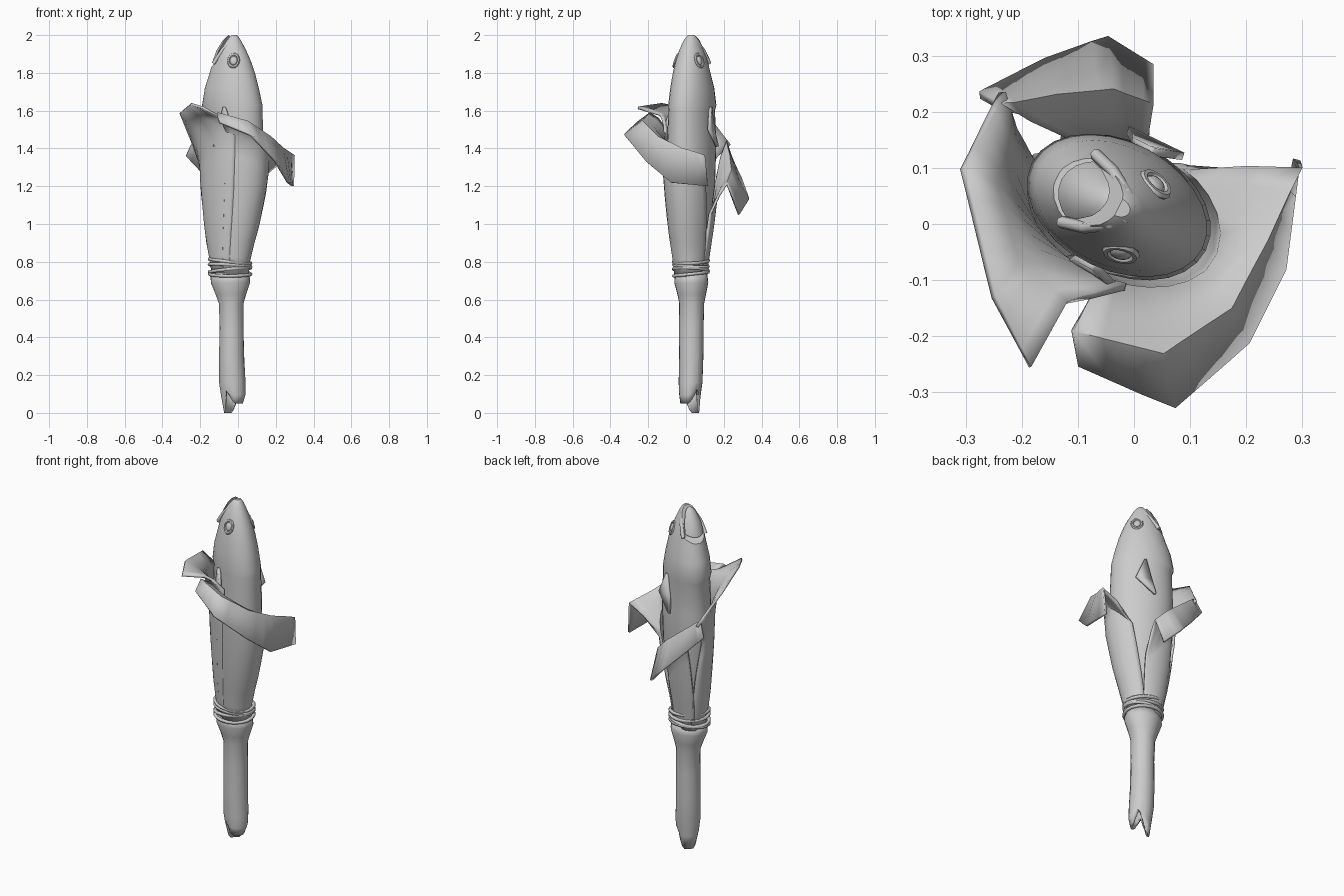
import bpy, bmesh, math
from mathutils import Vector

if "Cube" in bpy.data.objects:
    bpy.data.objects.remove(bpy.data.objects["Cube"])

# Fish frame: D points to the back of the fish, T to its flat side
D = Vector((0.89, -0.45, 0))
T = Vector((0.45, 0.89, 0))


def lerp_rows(rows, z):
    """Linear lookup in rows of (z, ...)."""
    z = max(rows[0][0], min(rows[-1][0], z))
    for a, b in zip(rows, rows[1:]):
        if z <= b[0]:
            k = (z - a[0]) / (b[0] - a[0])
            return [p + (q - p) * k for p, q in zip(a, b)]


def sample(values, u):
    """Linear sample of a list of tuples at u in 0..1."""
    f = u * (len(values) - 1)
    i = min(int(f), len(values) - 2)
    return [p + (q - p) * (f - i) for p, q in zip(values[i], values[i + 1])]


def grid(name, rows, closed=False, caps=False, thick=0.0, angle=40):
    """Mesh from rows of points."""
    bm = bmesh.new()
    vs = [[bm.verts.new(p) for p in r] for r in rows]
    n = len(rows[0])
    for a, b in zip(vs, vs[1:]):
        for i in range(n if closed else n - 1):
            j = (i + 1) % n
            bm.faces.new((a[i], a[j], b[j], b[i]))
    if caps:
        bm.faces.new(vs[0][::-1])
        bm.faces.new(vs[-1])
    me = bpy.data.meshes.new(name)
    bm.to_mesh(me)
    bm.free()
    ob = bpy.data.objects.new(name, me)
    bpy.context.collection.objects.link(ob)
    if thick:
        m = ob.modifiers.new("thickness", 'SOLIDIFY')
        m.thickness, m.offset = thick, 0
    smooth(ob, angle)
    return ob


def smooth(ob, angle=40):
    bpy.ops.object.select_all(action='DESELECT')
    ob.select_set(True)
    bpy.context.view_layer.objects.active = ob
    bpy.ops.object.shade_smooth_by_angle(angle=math.radians(angle))


def tube(name, pts, r, cyclic=False):
    cu = bpy.data.curves.new(name, 'CURVE')
    cu.dimensions, cu.bevel_depth, cu.bevel_resolution = '3D', r, 1
    cu.use_fill_caps = True
    sp = cu.splines.new('POLY')
    sp.points.add(len(pts) - 1)
    for p, q in zip(sp.points, pts):
        p.co = (*q, 1)
    sp.use_cyclic_u = cyclic
    ob = bpy.data.objects.new(name, cu)
    bpy.context.collection.objects.link(ob)


# Fish body sections: z, centre x, centre y, half depth, half thickness
FISH = [(0.74, -.045, .025, .07, .05), (0.95, -.035, .025, .12, .085),
        (1.2, -.025, .03, .162, .112), (1.42, -.025, .03, .172, .118),
        (1.60, -.025, .03, .165, .111), (1.63, -.025, .03, .165, .112),
        (1.72, -.028, .03, .147, .104), (1.80, -.03, .03, .127, .092),
        (1.87, -.033, .03, .104, .077), (1.92, -.035, .03, .082, .062),
        (1.97, -.033, .03, .052, .041), (1.99, -.03, .03, .035, .028),
        (2.0, -.028, .03, .022, .016)]


def at(d, t, z):
    _, cx, cy, _, _ = lerp_rows(FISH, z)
    return Vector((cx, cy, z)) + D * d + T * t


rows = []
for z, cx, cy, A, B in FISH:
    row = []
    for i in range(28):
        a = math.tau * i / 28
        # gill cover stands out on the belly half
        s = 1 + 0.07 * max(0, -math.cos(a) + .5) / 1.5 if z in (1.63, 1.72) else 1
        row.append(at(A * s * math.cos(a), B * s * math.sin(a), z))
    rows.append(row)
fish = grid("fish_body", rows, closed=True, caps=True, angle=35)

# Mouth slit
slit = [(.018, 2.03), (-.075, 1.85), (-.12, 1.82), (-.12, 1.85), (-.075, 1.87), (-.008, 2.03)]
bm = bmesh.new()
ends = [[bm.verts.new(Vector((-.03, .03, z)) + D * d + T * s * .2) for d, z in slit] for s in (-1, 1)]
bm.faces.new(ends[0][::-1])
bm.faces.new(ends[1])
for i in range(6):
    j = (i + 1) % 6
    bm.faces.new((ends[0][i], ends[0][j], ends[1][j], ends[1][i]))
bmesh.ops.recalc_face_normals(bm, faces=bm.faces)
me = bpy.data.meshes.new("mouth_cutter")
bm.to_mesh(me)
cutter = bpy.data.objects.new("mouth_cutter", me)
bpy.context.collection.objects.link(cutter)
cutter.hide_render = True
cutter.hide_set(True)
cut = fish.modifiers.new("mouth", 'BOOLEAN')
cut.object, cut.operation, cut.solver = cutter, 'DIFFERENCE', 'EXACT'

# Upper lip, running over the snout from one mouth corner to the other
lip = [(-.075, .068, 1.85), (-.03, .056, 1.915), (.008, .03, 1.97), (.022, .012, 1.985)]
tube("upper_lip", [at(*p) for p in lip] + [at(d, -t, z) for d, t, z in lip[::-1]], .011)

# Eyes and side fins on both flat sides
for s, side in ((1, "back"), (-1, "front")):
    rot = (T * s * .9 + Vector((0, 0, .33)) + D * .25).to_track_quat('Z', 'Y').to_euler()
    pos = at(.045, .068 * s, 1.865)
    bpy.ops.mesh.primitive_torus_add(major_segments=14, minor_segments=6, major_radius=.03,
                                     minor_radius=.008, location=pos, rotation=rot)
    ob = bpy.context.object
    ob.name = side + "_eye_rim"
    ob.scale = (.9, 1.15, 1)
    smooth(ob)
    bpy.ops.mesh.primitive_uv_sphere_add(segments=12, ring_count=8, radius=.022,
                                         location=pos, rotation=rot)
    ob = bpy.context.object
    ob.name = side + "_eye"
    ob.scale = (.9, 1.1, .5)
    smooth(ob)
    fin = [[at(.0, .115 * s, 1.62), at(.01, .115 * s, 1.62)],
           [at(-.03, .115 * s, 1.5), at(.06, .132 * s, 1.5)],
           [at(-.05, .13 * s, 1.41), at(-.04, .13 * s, 1.41)]]
    grid(side + "_side_fin", fin, thick=.014)

# Leaf wrapper sections around the fish
WRAP = [(0.70, -.04, .025, .09, .075), (0.78, -.042, .026, .098, .08),
        (0.86, -.043, .025, .117, .092), (1.0, -.032, .026, .148, .108),
        (1.2, -.022, .028, .18, .126), (1.4, -.018, .028, .192, .136),
        (1.6, -.022, .03, .182, .13)]


def wrap(deg, z):
    _, cx, cy, A, B = lerp_rows(WRAP, z)
    v = Vector((math.cos(math.radians(deg)), math.sin(math.radians(deg)), 0))
    r = 1 / math.hypot(v.dot(D) / A, v.dot(T) / B)
    return Vector((cx, cy, z)) + v * r


def leaf(name, low, high, fold, ridge, tip, cols=13):
    """low/high: angle ranges at the string and at the fold; fold: heights."""
    rows = [[] for _ in range(11)]
    for i in range(cols):
        u = i / (cols - 1)
        zf = sample([(f,) for f in fold], u)[0]
        for k in range(8):
            z = .72 + (zf - .72) * k / 7
            lo = low[0] + (low[1] - low[0]) * u
            hi = high[0] + (high[1] - high[0]) * u
            rows[k].append(wrap(lo + (hi - lo) * (k / 7) ** 1.3, z))
        p, q, r = rows[7][-1], Vector(sample(ridge, u)), Vector(sample(tip, u))
        rows[8].append(p.lerp(q, .55) + Vector((0, 0, .015)))
        rows[9].append(q)
        rows[10].append(r)
    grid(name, rows, thick=.014, angle=50)


leaf("right_leaf", (-115, 55), (-108, 32), (1.49, 1.46, 1.4, 1.32, 1.22),
     [(-.11, -.19, 1.585), (.05, -.23, 1.54), (.17, -.15, 1.46), (.235, -.03, 1.40), (.295, .10, 1.36)],
     [(-.10, -.25, 1.54), (.07, -.325, 1.47), (.2, -.21, 1.33), (.265, -.08, 1.22), (.29, .115, 1.2)])
leaf("left_leaf", (-90, -232), (-88, -208), (1.52, 1.47, 1.4, 1.25),
     [(-.12, -.14, 1.58), (-.21, -.07, 1.58), (-.25, .07, 1.55), (-.215, .17, 1.36)],
     [(-.185, -.255, 1.615), (-.25, -.13, 1.635), (-.305, .10, 1.59), (-.235, .235, 1.42)])
leaf("back_leaf", (140, 48), (128, 62), (1.22, 1.17, 1.1, 1.05),
     [(-.24, .21, 1.44), (-.14, .23, 1.36), (-.04, .24, 1.28), (.03, .215, 1.21)],
     [(-.275, .23, 1.36), (-.16, .29, 1.24), (-.05, .33, 1.13), (.03, .28, 1.05)])

# String wound around the neck, slightly uneven turns
for n, (z, tilt, ph) in enumerate([(.735, .01, 0), (.757, .012, 2), (.78, .008, 4), (.803, .012, 5)]):
    pts = []
    for i in range(18):
        a = math.tau * i / 18
        pts.append((-.042 + .109 * math.cos(a), .026 + .092 * math.sin(a), z + tilt * math.sin(a + ph)))
    tube("string_turn_%d" % (n + 1), pts, .0095, cyclic=True)

# Stem: z, centre x, centre y, half widths; the bottom edge is torn with one long prong
STEM = [(0.10, -.024, .02, .062, .055), (0.16, -.03, .024, .062, .057),
        (0.3, -.034, .028, .06, .058), (0.45, -.034, .028, .058, .059),
        (0.58, -.036, .03, .06, .06), (0.63, -.038, .03, .076, .07),
        (0.69, -.04, .028, .098, .084), (0.74, -.042, .026, .096, .08)]
rows = [[], []]
for i in range(24):
    a = math.tau * i / 24
    c = math.cos(a - math.radians(135))
    z = .125 - (.125 * min(1, c * 1.25) if c > 0 else .075 * min(1, -c * 1.3))
    x, y = math.cos(a), math.sin(a)
    rows[0].append((-.024 + .045 * x, .02 + .045 * y, z))
    rows[1].append((-.024 + .058 * x, .02 + .05 * y, z * .4 + .075))
for z, cx, cy, A, B in STEM[1:]:
    rows.append([(cx + A * math.cos(math.tau * i / 24) * (1 + .03 * math.sin(i * 2.1 + z * 9)),
                  cy + B * math.sin(math.tau * i / 24), z) for i in range(24)])
grid("stem", rows, closed=True, thick=.012, angle=45)
